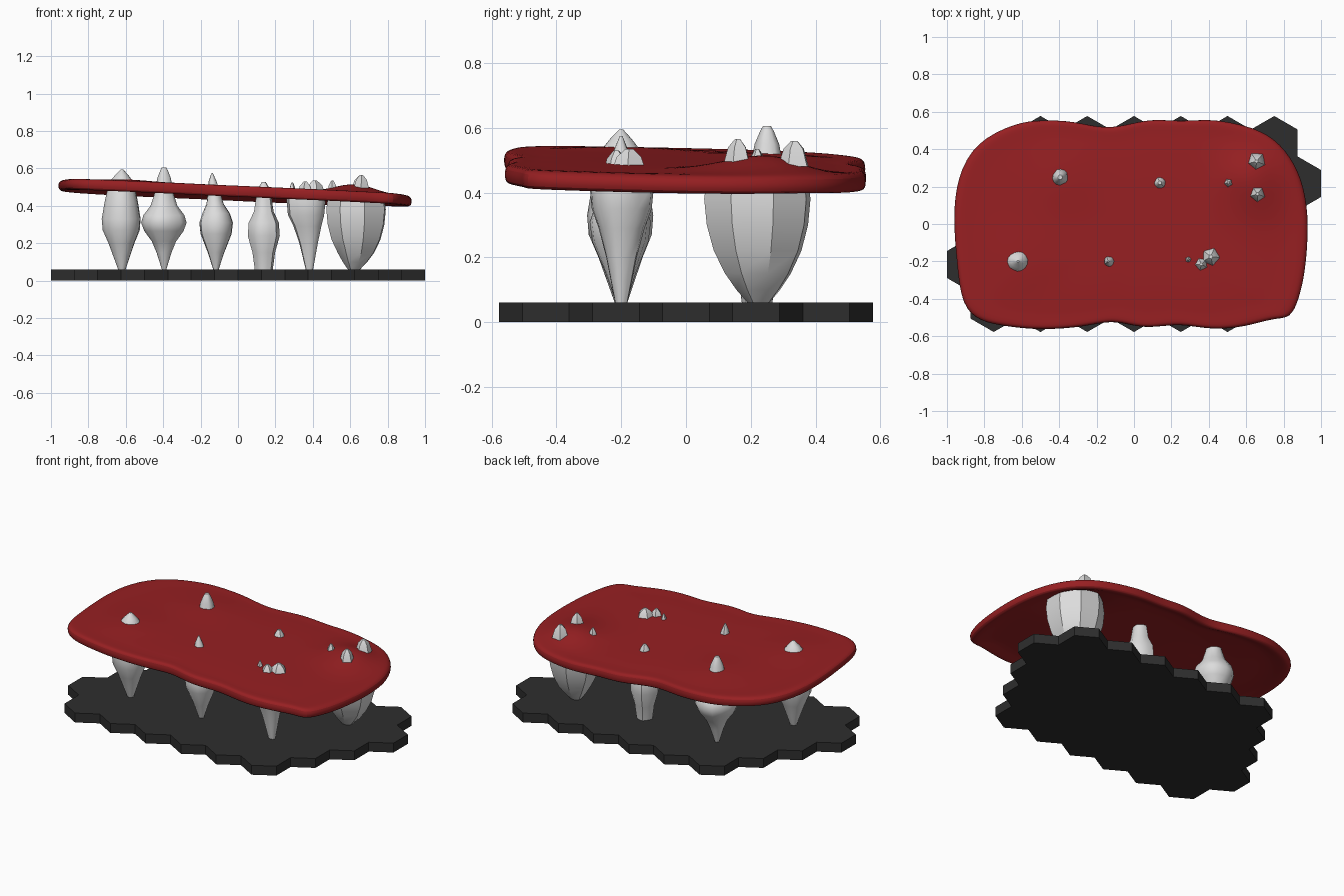
import bpy, bmesh, math, random

if "Cube" in bpy.data.objects:
    bpy.data.objects.remove(bpy.data.objects["Cube"])

random.seed(4)


def material(name, col):
    m = bpy.data.materials.new(name)
    m.diffuse_color = (*col, 1)
    m.use_nodes = True
    m.node_tree.nodes["Principled BSDF"].inputs["Base Color"].default_value = m.diffuse_color
    return m


RED = material("deep red", (0.31, 0.014, 0.016))
BONE = material("pale grey", (0.72, 0.72, 0.72))
DARK = material("charcoal", (0.027, 0.027, 0.027))


def finish(bm, name, mat, angle=None):
    bmesh.ops.recalc_face_normals(bm, faces=bm.faces)
    me = bpy.data.meshes.new(name)
    bm.to_mesh(me)
    bm.free()
    ob = bpy.data.objects.new(name, me)
    bpy.context.collection.objects.link(ob)
    me.materials.append(mat)
    if angle:
        bpy.ops.object.select_all(action='DESELECT')
        bpy.context.view_layer.objects.active = ob
        ob.select_set(True)
        bpy.ops.object.shade_smooth_by_angle(angle=math.radians(angle))
    return ob


def loft(bm, rings):
    """Skin a list of vertex-coordinate rings and cap both ends."""
    vr = [[bm.verts.new(p) for p in r] for r in rings]
    n = len(vr[0])
    for a, b in zip(vr, vr[1:]):
        for i in range(n):
            j = (i + 1) % n
            bm.faces.new((a[i], a[j], b[j], b[i]))
    for r in (vr[0], vr[-1]):
        c = bm.verts.new([sum(v.co[k] for v in r) / n for k in range(3)])
        for i in range(n):
            bm.faces.new((c, r[i], r[(i + 1) % n]))


# Base: five staggered rows of joined hexagon tiles
R = 0.25 / math.sqrt(3)
bm = bmesh.new()
for row, (first, count) in enumerate([(-0.75, 6), (-0.875, 7), (-0.75, 7), (-0.625, 7), (-0.5, 6)]):
    y = (row - 2) * 1.5 * R
    for k in range(count):
        x = first + 0.25 * k
        bm.faces.new([bm.verts.new((x + R * math.sin(a), y + R * math.cos(a), 0))
                      for a in (i * math.pi / 3 for i in range(6))])
bmesh.ops.remove_doubles(bm, verts=bm.verts, dist=0.002)
ext = bmesh.ops.extrude_face_region(bm, geom=bm.faces[:], use_keep_orig=True)
for v in ext["geom"]:
    if isinstance(v, bmesh.types.BMVert):
        v.co.z = 0.06
finish(bm, "hex_base", DARK)

# Sheet: wavy sagging membrane, raised where the spikes push through
OUTLINE = [(-0.965, 0.03), (-0.945, 0.25), (-0.845, 0.44), (-0.63, 0.54), (-0.5, 0.555), (-0.32, 0.55),
           (-0.15, 0.503), (0, 0.54), (0.11, 0.56), (0.25, 0.546), (0.4, 0.56), (0.55, 0.537),
           (0.72, 0.485), (0.84, 0.36), (0.91, 0.2), (0.933, 0), (0.915, -0.25), (0.88, -0.4),
           (0.835, -0.505), (0.75, -0.5), (0.6, -0.547), (0.42, -0.567), (0.25, -0.53), (0.1, -0.553),
           (0, -0.545), (-0.12, -0.512), (-0.25, -0.547), (-0.5, -0.568), (-0.7, -0.543),
           (-0.82, -0.52), (-0.92, -0.44), (-0.945, -0.2)]
BUMPS = [(0.64, 0.24, 0.075, 0.13), (-0.62, -0.2, 0.015, 0.15), (-0.39, 0.24, 0.012, 0.15)]


def sheet_z(x, y, s):
    z = 0.478 - 0.045 * x - 0.022 * y - 0.012 * s ** 4
    for bx, by, h, w in BUMPS:
        z += h * math.exp(-((x - bx) ** 2 + (y - by) ** 2) / (w * w))
    return z


def sheet_ring(s, off):
    return [(x * s, y * s, sheet_z(x * s, y * s, s) + off) for x, y in OUTLINE]


steps = [0.08, 0.2, 0.33, 0.46, 0.58, 0.68, 0.78, 0.88]
rings = [sheet_ring(s, 0.024) for s in steps]
rings += [sheet_ring(s, o) for s, o in ((0.965, 0.03), (1.004, 0.024), (1.004, -0.026), (0.965, -0.034))]
rings += [sheet_ring(s, -0.012) for s in reversed(steps)]
bm = bmesh.new()
loft(bm, rings)
sheet = finish(bm, "sheet", RED, 60)
sheet.modifiers.new("smooth", 'SUBSURF').levels = 2
sheet.modifiers["smooth"].render_levels = 2


# Spikes: bulging stalks rooted on the base; profile rows are (z, radius, x shift)
def spike(name, x, y, profile, sides=14, wobble=0.08, angle=40, tips=()):
    bm = bmesh.new()
    amp = [1 + random.uniform(-wobble, wobble) for _ in range(sides)]
    loft(bm, [[(x + dx + r * amp[i] * math.cos(t), y + r * amp[i] * math.sin(t), z)
               for i, t in enumerate(2 * math.pi * (k + 0.35) / sides for k in range(sides))]
              for z, r, dx in profile])
    # small jagged points breaking through the sheet
    for tx, ty, tz, tr in tips:
        loft(bm, [[(tx + r * math.cos(t), ty + r * math.sin(t), z)
                   for t in (2 * math.pi * k / 5 + tx * 9 for k in range(5))]
                  for r, z in ((tr * 1.5, tz - 0.08), (tr, tz - 0.025), (tr * 0.3, tz))])
    finish(bm, name, BONE, angle)


spike("spike_left_front", -0.62, -0.2,
      [(0.06, 0.02, 0), (0.13, 0.045, 0), (0.2, 0.07, 0), (0.27, 0.1, 0), (0.33, 0.105, 0),
       (0.42, 0.09, 0), (0.49, 0.075, 0), (0.54, 0.055, 0), (0.565, 0.035, 0), (0.595, 0.006, 0)])
spike("spike_left_back", -0.395, 0.25,
      [(0.06, 0.012, 0), (0.15, 0.04, 0), (0.21, 0.065, 0), (0.265, 0.105, 0), (0.31, 0.122, 0),
       (0.35, 0.11, 0), (0.4, 0.072, 0), (0.47, 0.05, 0), (0.55, 0.036, 0), (0.59, 0.02, 0), (0.605, 0.012, 0)])
spike("spike_middle_front", -0.118, -0.2,
      [(0.06, 0.015, 0), (0.15, 0.045, 0), (0.25, 0.085, 0), (0.31, 0.092, 0), (0.36, 0.075, 0),
       (0.41, 0.047, -0.005), (0.47, 0.035, -0.01), (0.53, 0.022, -0.018), (0.575, 0.004, -0.02)])
spike("spike_middle_back", 0.138, 0.22,
      [(0.06, 0.048, 0), (0.15, 0.06, 0), (0.24, 0.085, 0), (0.31, 0.08, 0), (0.37, 0.052, 0),
       (0.44, 0.042, 0), (0.5, 0.027, 0), (0.528, 0.01, 0)])
spike("spike_right_front", 0.37, -0.2,
      [(0.06, 0.02, 0.012), (0.13, 0.035, 0.01), (0.2, 0.05, 0.008), (0.29, 0.075, 0.002),
       (0.35, 0.098, -0.005), (0.42, 0.105, -0.005), (0.46, 0.1, -0.01)],
      tips=[(0.29, -0.19, 0.525, 0.015), (0.36, -0.215, 0.53, 0.03), (0.41, -0.175, 0.535, 0.04)])
spike("spike_right_back", 0.63, 0.225,
      [(0.06, 0.035, -0.01), (0.1, 0.07, -0.005), (0.15, 0.105, 0), (0.22, 0.14, 0), (0.3, 0.162, 0),
       (0.38, 0.17, 0), (0.46, 0.16, 0)], sides=8, wobble=0.04, angle=35,
      tips=[(0.655, 0.335, 0.56, 0.034), (0.66, 0.16, 0.565, 0.03), (0.505, 0.22, 0.535, 0.02)])
